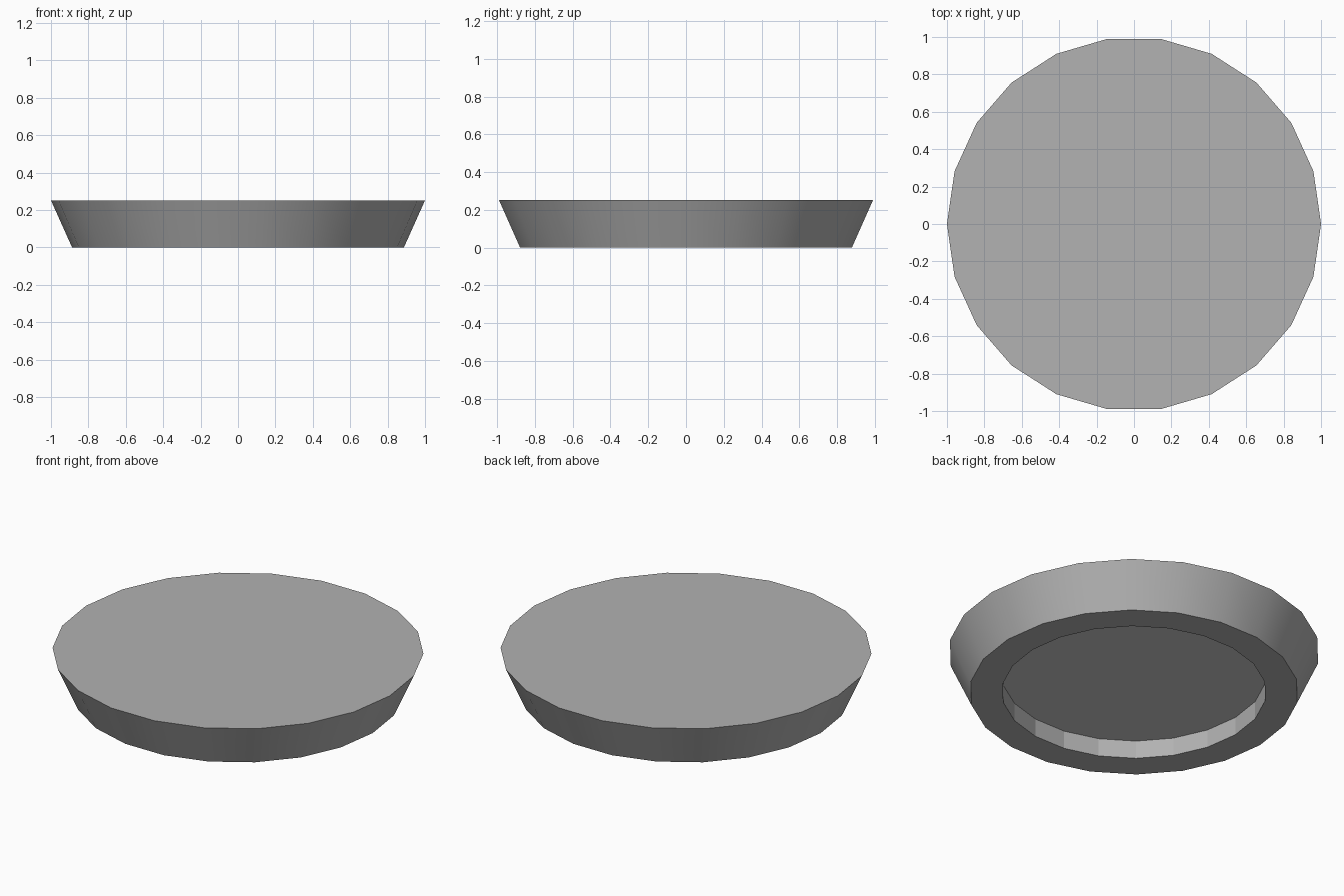
import bpy, bmesh
from math import cos, sin, tau

if "Cube" in bpy.data.objects:
    bpy.data.objects.remove(bpy.data.objects["Cube"])

SIDES = 22
# (radius, height) from top edge, down the flared wall, across the foot, up into the recess
PROFILE = [(1.0, 0.252), (0.887, 0.0), (0.713, 0.0), (0.713, 0.107)]

bm = bmesh.new()
rings = [[bm.verts.new((r * cos(tau * i / SIDES), r * sin(tau * i / SIDES), z))
          for i in range(SIDES)] for r, z in PROFILE]

# Walls and foot ring; only the outer flared wall is smooth
for k, (a, b) in enumerate(zip(rings, rings[1:])):
    for i in range(SIDES):
        j = (i + 1) % SIDES
        face = bm.faces.new((a[i], b[i], b[j], a[j]))
        face.smooth = k == 0

# Flat top and lighter recess ceiling
bm.faces.new(rings[0])
bm.faces.new(rings[-1]).material_index = 1
bmesh.ops.recalc_face_normals(bm, faces=bm.faces)

# Crisp rims
for e in bm.edges:
    if e.calc_face_angle(0) > 0.6:
        e.smooth = False

mesh = bpy.data.meshes.new("round_base")
bm.to_mesh(mesh)
bm.free()

# Dark grey body, light grey recess
for name, v in (("dark_grey", 0.444), ("light_grey", 0.8)):
    mat = bpy.data.materials.new(name)
    mat.diffuse_color = (v, v, v, 1)
    mat.use_nodes = True
    mat.node_tree.nodes["Principled BSDF"].inputs["Base Color"].default_value = mat.diffuse_color
    mesh.materials.append(mat)

bpy.context.collection.objects.link(bpy.data.objects.new("round_base", mesh))
